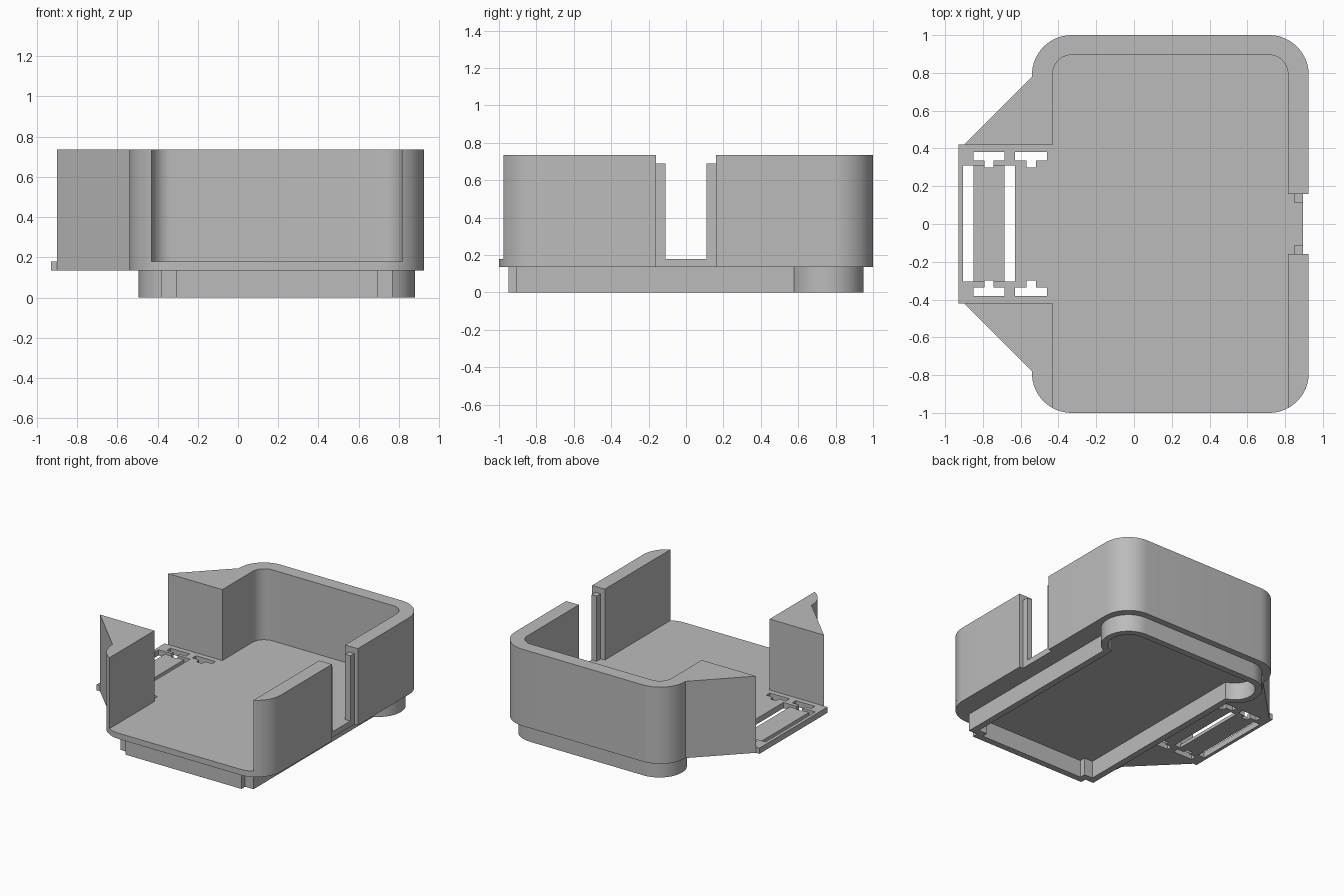
import bpy
import bmesh
from math import cos, sin, radians, degrees, acos

cube = bpy.data.objects.get("Cube")
if cube:
    bpy.data.objects.remove(cube, do_unlink=True)

grey = bpy.data.materials.new("plain grey")
grey.use_nodes = True
tone = (0.5, 0.5, 0.5, 1)
grey.diffuse_color = tone
grey.node_tree.nodes["Principled BSDF"].inputs["Base Color"].default_value = tone

BASE, FLOOR, TOP = 0.135, 0.18, 0.735
RIGHT, LEFT = 0.715, -0.33      # corner centres along x
CORNER, INNER = 0.21, 0.1       # outer and inner corner radii


def arc(cx, cy, r, start, end, steps=16):
    angles = [radians(start + (end - start) * i / steps) for i in range(steps + 1)]
    return [(cx + r * cos(a), cy + r * sin(a)) for a in angles]


def mirror_y(points):
    return [(x, -y) for x, y in reversed(points)]


def finish(name, bm):
    bmesh.ops.recalc_face_normals(bm, faces=bm.faces)
    mesh = bpy.data.meshes.new(name)
    bm.to_mesh(mesh)
    bm.free()
    obj = bpy.data.objects.new(name, mesh)
    mesh.materials.append(grey)
    bpy.context.collection.objects.link(obj)
    return obj


def smooth(obj):
    bpy.ops.object.select_all(action="DESELECT")
    obj.select_set(True)
    bpy.context.view_layer.objects.active = obj
    bpy.ops.object.shade_smooth_by_angle(angle=radians(30))


def prism(name, points, z0, z1):
    bm = bmesh.new()
    face = bm.faces.new([bm.verts.new((x, y, z0)) for x, y in points])
    extruded = bmesh.ops.extrude_face_region(bm, geom=[face])["geom"]
    top = [v for v in extruded if isinstance(v, bmesh.types.BMVert)]
    bmesh.ops.translate(bm, verts=top, vec=(0, 0, z1 - z0))
    return finish(name, bm)


def box(name, x0, x1, y0, y1, z0, z1):
    return prism(name, [(x0, y0), (x1, y0), (x1, y1), (x0, y1)], z0, z1)


def cut(target, cutter):
    mod = target.modifiers.new("cut", "BOOLEAN")
    mod.operation, mod.solver, mod.object = "DIFFERENCE", "EXACT", cutter
    bpy.ops.object.select_all(action="DESELECT")
    target.select_set(True)
    bpy.context.view_layer.objects.active = target
    bpy.ops.object.modifier_apply(modifier=mod.name)
    bpy.data.objects.remove(cutter, do_unlink=True)


# Floor plate with side tab and a shallow notch at the side opening
right_arc = arc(RIGHT, 0.79, CORNER, 0, 90)
left_arc = arc(LEFT, 0.79, CORNER, 90, 180)
wedge = [(-0.54, 0.78), (-0.90, 0.42)]
half = [(0.895, 0.16), (0.925, 0.16)] + right_arc + left_arc + wedge + [(-0.93, 0.42)]
floor = prism("floor_plate", half + mirror_y(half), BASE, FLOOR)

# Long slots, T-shaped slots and the lowered strap bridge in the tab
for x0, x1 in ((-0.905, -0.85), (-0.685, -0.63)):
    cut(floor, box("slot_cutter", x0, x1, -0.305, 0.31, 0, 1))
for x0, x1 in ((-0.85, -0.685), (-0.63, -0.46)):
    mid = (x0 + x1) / 2
    tee = [(x0, 0.335), (mid - 0.025, 0.335), (mid - 0.025, 0.3), (mid + 0.025, 0.3),
           (mid + 0.025, 0.335), (x1, 0.335), (x1, 0.38), (x0, 0.38)]
    for outline in (tee, mirror_y(tee)):
        cut(floor, prism("tee_cutter", outline, 0, 1))
cut(floor, box("bridge_cutter", -0.86, -0.675, -0.305, 0.31, 0.16, 1))
smooth(floor)

# Back wall wrapping round both corners into the wedge
inside = arc(LEFT, 0.795, INNER, 180, 90) + arc(RIGHT, 0.795, INNER, 90, 0)
smooth(prism("back_wall", [(0.925, 0.16)] + right_arc + left_arc + wedge
             + [(-0.43, 0.42)] + inside + [(0.815, 0.16)], FLOOR, TOP))

# Front wall pieces, open between them
sweep = degrees(acos(INNER / CORNER))
smooth(prism("front_side_wall", [(0.925, -0.16), (0.815, -0.16)]
             + arc(RIGHT, -0.79, CORNER, -sweep, 0), FLOOR, TOP))
smooth(prism("front_wedge_wall", [(-0.43, -0.42), (-0.90, -0.42), (-0.54, -0.78)]
             + arc(LEFT, -0.79, CORNER, 180, 180 + sweep), FLOOR, TOP))

# Guide rails in the side opening
for label, y in (("front", -0.135), ("back", 0.135)):
    box(label + "_guide_rail", 0.85, 0.895, y - 0.025, y + 0.025, FLOOR, 0.69)


# Bottom skirt: thin rim with round back lobes and notched front corners
def skirt_outline(t):
    side, lobe, r = 0.575 - t, 0.492, 0.195 - t
    start = degrees(acos((side - lobe) / r))
    pts = [(0.502 - t, t - 0.95), (0.502 - t, t - 0.905), (side, t - 0.905)]
    pts += arc(lobe, 0.755, r, -start, 90, 24)
    pts += [(-x, y) for x, y in reversed(pts)]
    return [(x + 0.193, y) for x, y in pts]


bm = bmesh.new()
rings = [[bm.verts.new((x, y, z)) for x, y in skirt_outline(t)]
         for t, z in ((0, 0), (0, BASE), (0.05, BASE), (0.05, 0))]
count = len(rings[0])
for k in range(4):
    a, b = rings[k], rings[(k + 1) % 4]
    for i in range(count):
        j = (i + 1) % count
        bm.faces.new((a[i], a[j], b[j], b[i]))
smooth(finish("bottom_skirt", bm))
